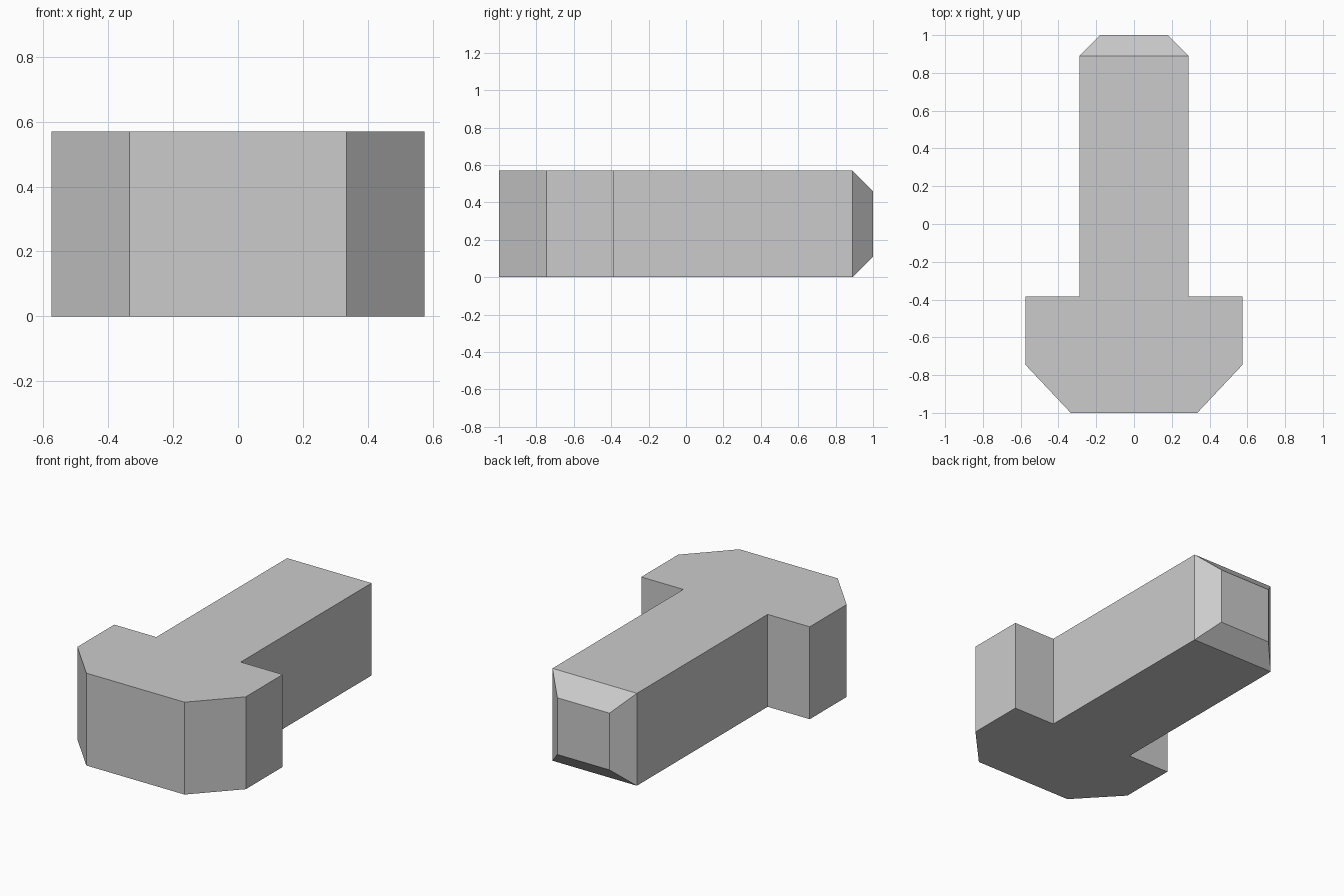
import bpy
import bmesh
from mathutils import Vector

default = bpy.data.objects.get("Cube")
if default:
    bpy.data.objects.remove(default, do_unlink=True)

HEIGHT = 0.57
TIP = 0.11  # chamfer size at the shank end

# Single grey material
grey = bpy.data.materials.new("plain grey")
grey.use_nodes = True
colour = (0.6, 0.6, 0.6, 1)
grey.diffuse_color = colour
grey.node_tree.nodes["Principled BSDF"].inputs["Base Color"].default_value = colour

# Half outline of the T-shaped bolt, mirrored to the other side
half = [(0.335, -1), (0.575, -0.745), (0.575, -0.385), (0.288, -0.385), (0.288, 1 - TIP)]
outline = half + [(-x, y) for x, y in reversed(half)]

# Extrude the outline to full height
bm = bmesh.new()
base = bm.faces.new([bm.verts.new((x, y, 0)) for x, y in outline])
top = bmesh.ops.extrude_face_region(bm, geom=[base])
top_verts = [g for g in top["geom"] if isinstance(g, bmesh.types.BMVert)]
bmesh.ops.translate(bm, verts=top_verts, vec=(0, 0, HEIGHT))
bmesh.ops.recalc_face_normals(bm, faces=bm.faces)

# Tapered tip: inset the shank end and push it out
end = max(bm.faces, key=lambda f: f.calc_center_median().y)
bmesh.ops.inset_region(bm, faces=[end], thickness=TIP, use_even_offset=True)
bmesh.ops.translate(bm, verts=end.verts, vec=Vector((0, TIP, 0)))
bmesh.ops.recalc_face_normals(bm, faces=bm.faces)

mesh = bpy.data.meshes.new("t_head_bolt")
bm.to_mesh(mesh)
bm.free()
mesh.materials.append(grey)
bolt = bpy.data.objects.new("t_head_bolt", mesh)
bpy.context.collection.objects.link(bolt)
